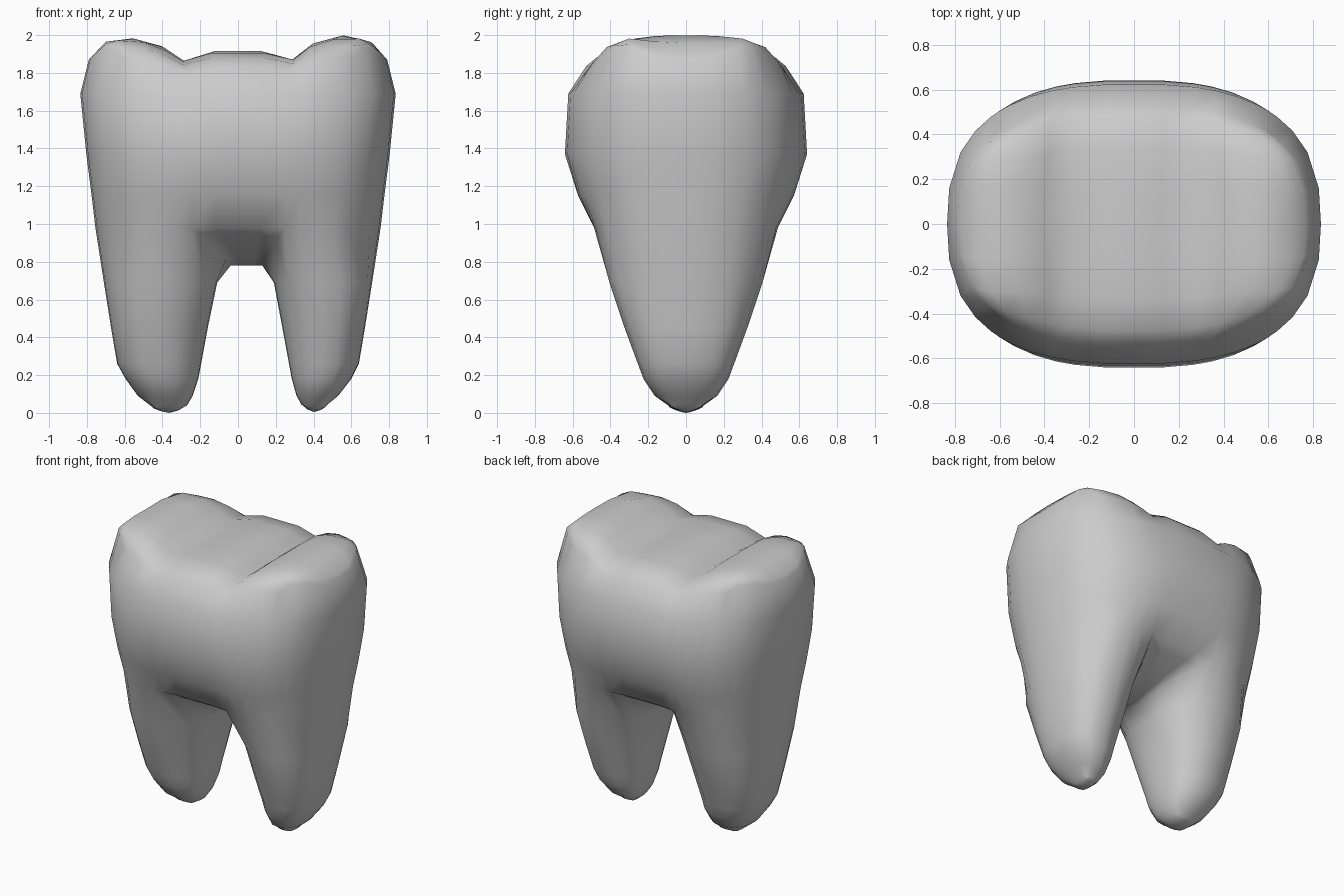
import bpy
import bmesh

cube = bpy.data.objects.get("Cube")
if cube:
    bpy.data.objects.remove(cube, do_unlink=True)

# Shared grid: columns across the width, rows front to back
HALF = [0.2, 0.42, 0.55, 0.7, 0.85, 0.93, 1.0]
COLS = [-u for u in reversed(HALF)] + HALF
ROWS = [-1, -0.85, -0.65, -0.33, 0, 0.33, 0.65, 0.85, 1]
FORK = 0.42            # column where each root splits from the bridge
CORNER = 0.766

# Biting surface heights along the width
TOP = [(-0.79, 1.87), (-0.70, 1.965), (-0.62, 1.99), (-0.5, 1.975), (-0.4, 1.94),
       (-0.265, 1.85), (-0.14, 1.915), (0.14, 1.915), (0.265, 1.85), (0.36, 1.94),
       (0.47, 1.985), (0.57, 2.0), (0.64, 1.995), (0.71, 1.96), (0.79, 1.87)]
# Crown rings: height, half width, half depth, waist pinch
CROWN = [(0.98, 0.755, 0.53, 0.14), (1.15, 0.775, 0.595, 0.05),
         (1.37, 0.803, 0.643, 0), (1.69, 0.835, 0.625, 0)]
# Root rings: height, inner x, outer x, half depth
ROOTS = {
    1: [(0.69, 0.19, 0.71, 0.405), (0.45, 0.235, 0.672, 0.325), (0.26, 0.27, 0.64, 0.255),
        (0.18, 0.285, 0.6, 0.225), (0.09, 0.31, 0.53, 0.165), (0.045, 0.335, 0.475, 0.095)],
    -1: [(0.69, 0.11, 0.71, 0.405), (0.45, 0.16, 0.672, 0.325), (0.26, 0.195, 0.64, 0.255),
         (0.18, 0.21, 0.595, 0.225), (0.09, 0.24, 0.53, 0.165), (0.04, 0.27, 0.465, 0.095)],
}


def lerp(a, b, t):
    return a + (b - a) * t


def top_height(x):
    for (x0, z0), (x1, z1) in zip(TOP, TOP[1:]):
        if x <= x1:
            return lerp(z0, z1, max(0, (x - x0) / (x1 - x0)))
    return TOP[-1][1]


def rounded(u, v, n=2.6):
    """Map a square grid onto a rounded oblong outline."""
    k = 1 / CORNER - 1
    x = u * CORNER * (1 + k * u * u * (1 - v * v))
    y = v * CORNER * (1 + k * v * v * (1 - u * u))
    norm = (abs(x) ** n + abs(y) ** n) ** (1 / n)
    m = max(abs(u), abs(v))
    s = 1 + m ** 4 * (1 / norm - 1) if norm else 1
    return x * s, y * s


def crown_point(u, v, level):
    z, a, b, pinch = level
    x, y = rounded(u, v)
    x *= a
    return x, y * b * (1 - pinch * max(0, 1 - abs(x) / 0.45)), z


def cap_point(u, v):
    x, y = rounded(u, v)
    x *= 0.79
    z = top_height(x)
    drop = 0.12 * (1 - 0.6 * (2 - z) / 0.15)
    return x, y * 0.53, z - drop * abs(v) ** 5


def bridge_point(u, v):
    fx, fy, fz = crown_point(u, 1, CROWN[0])
    t = abs(v)
    return lerp(0.045 + 0.2 * u, fx, t * t), v * fy, lerp(0.78, fz, t ** 1.5)


def root_point(u, v, side, level):
    z, inner, outer, depth = level
    middle = (1 + FORK) / 2
    x, y = rounded((abs(u) - middle) / (1 - middle), v, 2.3)
    return side * (lerp(inner, outer, 0.5) + x * (outer - inner) / 2), y * depth, z


def perimeter(cols):
    return ([(u, -1) for u in cols] + [(cols[-1], v) for v in ROWS[1:]]
            + [(u, 1) for u in cols[-2::-1]] + [(cols[0], v) for v in ROWS[-2::-1]])


bm = bmesh.new()


def add_sheet(points):
    """Fill a two-way table of points with quads."""
    verts = [[bm.verts.new(p) for p in row] for row in points]
    for r0, r1 in zip(verts, verts[1:]):
        for i in range(len(r0) - 1):
            bm.faces.new((r0[i], r0[i + 1], r1[i + 1], r1[i]))


# Biting surface and crown wall
add_sheet([[cap_point(u, v) for u in COLS] for v in ROWS])
loop = perimeter(COLS)
add_sheet([[crown_point(u, v, lv) for u, v in loop] for lv in CROWN]
          + [[cap_point(u, v) for u, v in loop]])

# Arched bridge between the roots
add_sheet([[bridge_point(u, v) for u in COLS if abs(u) <= FORK] for v in ROWS])

# Two tapering roots with rounded tips
for side, levels in ROOTS.items():
    cols = [u for u in COLS if u * side >= FORK]
    loop = perimeter(cols)
    start = [bridge_point(u, v) if abs(u) == FORK else crown_point(u, v, CROWN[0])
             for u, v in loop]
    add_sheet([start] + [[root_point(u, v, side, lv) for u, v in loop] for lv in levels])
    tip = []
    for v in ROWS:
        row = []
        for u in cols:
            x, y, z = root_point(u, v, side, levels[-1])
            m = max(abs(v), abs((abs(u) - 0.71) / 0.29))
            row.append((x, y, z - 0.04 * (1 - m * m)))
        tip.append(row)
    add_sheet(tip)

bmesh.ops.remove_doubles(bm, verts=bm.verts, dist=0.0005)
bmesh.ops.recalc_face_normals(bm, faces=bm.faces)
mesh = bpy.data.meshes.new("tooth")
bm.to_mesh(mesh)
bm.free()
tooth = bpy.data.objects.new("tooth", mesh)
bpy.context.collection.objects.link(tooth)

# Plain grey enamel
enamel = bpy.data.materials.new("grey_enamel")
enamel.use_nodes = True
colour = (0.6, 0.6, 0.6, 1)
enamel.diffuse_color = colour
enamel.node_tree.nodes["Principled BSDF"].inputs["Base Color"].default_value = colour
mesh.materials.append(enamel)
mesh.polygons.foreach_set("use_smooth", [True] * len(mesh.polygons))
